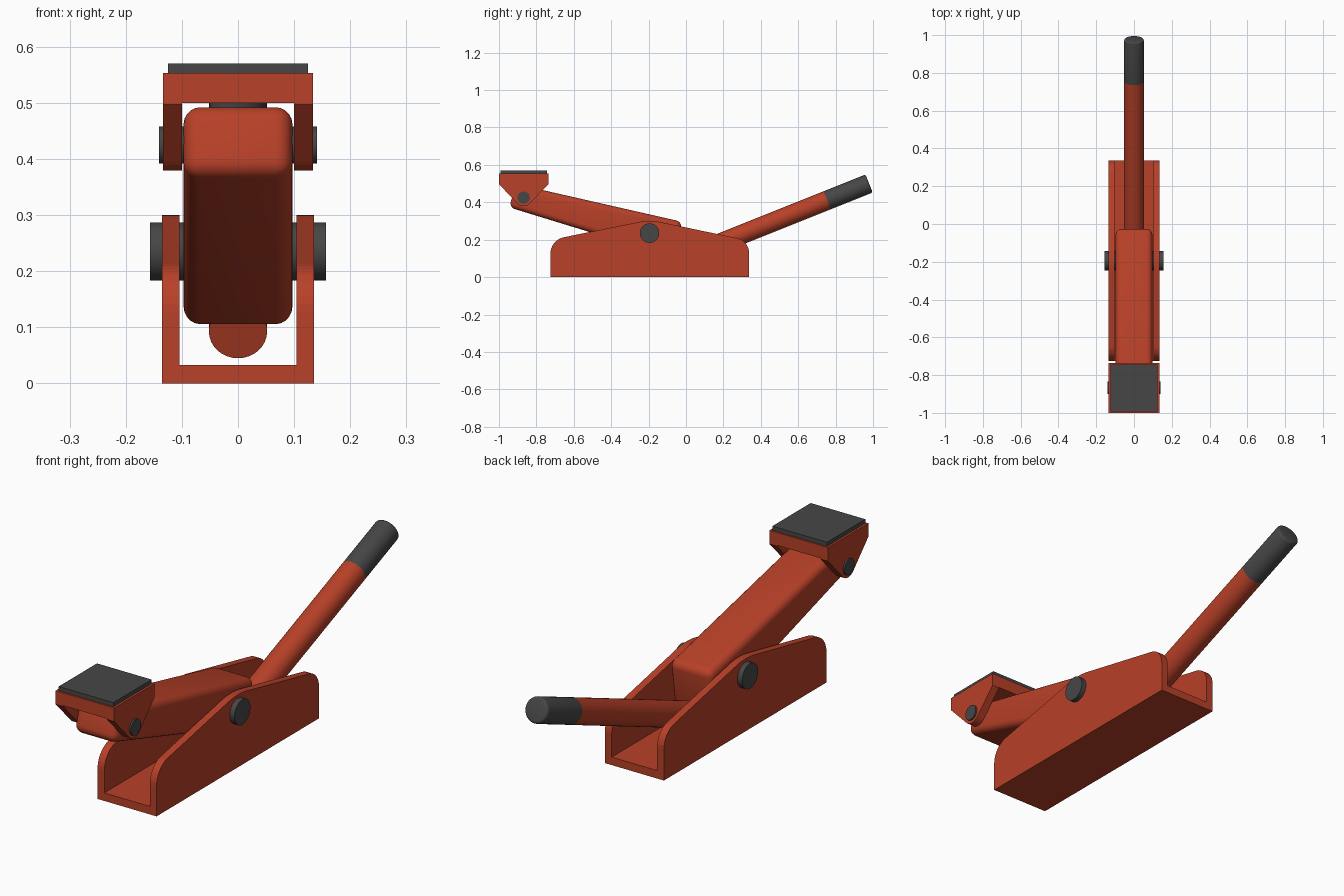
import bpy, bmesh, math
from mathutils import Vector

if "Cube" in bpy.data.objects:
    bpy.data.objects.remove(bpy.data.objects["Cube"])


def material(name, rgb):
    m = bpy.data.materials.new(name)
    m.diffuse_color = (*rgb, 1)
    m.use_nodes = True
    m.node_tree.nodes["Principled BSDF"].inputs["Base Color"].default_value = m.diffuse_color
    return m


RED = material("red_paint", (0.48, 0.052, 0.021))
GREY = material("dark_grey_rubber", (0.062, 0.062, 0.062))


def finish(name, bm, mat):
    bmesh.ops.recalc_face_normals(bm, faces=bm.faces)
    me = bpy.data.meshes.new(name)
    bm.to_mesh(me)
    bm.free()
    ob = bpy.data.objects.new(name, me)
    bpy.context.collection.objects.link(ob)
    me.materials.append(mat)
    return ob


def select(ob):
    bpy.ops.object.select_all(action='DESELECT')
    ob.select_set(True)
    bpy.context.view_layer.objects.active = ob


def smooth(ob, angle=35):
    select(ob)
    bpy.ops.object.shade_smooth_by_angle(angle=math.radians(angle))


def extrude_x(name, profile, half, mat):
    """Side profile in (y, z), extruded symmetrically along x."""
    bm = bmesh.new()
    face = bm.faces.new([bm.verts.new((-half, y, z)) for y, z in profile])
    out = bmesh.ops.extrude_face_region(bm, geom=[face])
    moved = [g for g in out["geom"] if isinstance(g, bmesh.types.BMVert)]
    bmesh.ops.translate(bm, verts=moved, vec=(2 * half, 0, 0))
    return finish(name, bm, mat)


def box(name, lo, hi, mat):
    return extrude_x(name, [(lo[1], lo[2]), (hi[1], lo[2]), (hi[1], hi[2]), (lo[1], hi[2])],
                     hi[0], mat)


def carve(ob, lo, hi):
    """Cut a box-shaped channel out of a part."""
    cutter = box("cutter", lo, hi, RED)
    mod = ob.modifiers.new("channel", 'BOOLEAN')
    mod.operation, mod.solver, mod.object = 'DIFFERENCE', 'EXACT', cutter
    select(ob)
    bpy.ops.object.modifier_apply(modifier=mod.name)
    bpy.data.objects.remove(cutter)


def rod(name, a, b, r, mat, bevel=0.0, segs=32):
    a, b = Vector(a), Vector(b)
    bm = bmesh.new()
    bmesh.ops.create_cone(bm, cap_ends=True, segments=segs, radius1=r, radius2=r,
                          depth=(b - a).length)
    if bevel:
        rim = [e for e in bm.edges if all(v.co.z > 0 for v in e.verts)]
        bmesh.ops.bevel(bm, geom=rim, offset=bevel, segments=3, profile=0.5, affect='EDGES')
    ob = finish(name, bm, mat)
    ob.location = (a + b) / 2
    ob.rotation_mode = 'QUATERNION'
    ob.rotation_quaternion = (b - a).to_track_quat('Z', 'Y')
    smooth(ob)
    return ob


def arc(cy, cz, r, start, end, n):
    return [(cy + r * math.cos(math.radians(start + (end - start) * i / n)),
             cz + r * math.sin(math.radians(start + (end - start) * i / n)))
            for i in range(n + 1)]


# base: channel with rounded shoulders and a raised pivot crown
base_profile = [(-0.725, 0), (0.337, 0)]
base_profile += arc(0.257, 0.13, 0.08, 0, 80, 8)
base_profile += arc(-0.195, 0.0, 0.3, 80, 102, 6)
base_profile += arc(-0.635, 0.125, 0.09, 102, 180, 8)
base = extrude_x("base_channel", base_profile, 0.135, RED)
carve(base, (-0.104, -1, 0.033), (0.104, 1, 1))

# lifting arm: deeper towards the rear, rounded on every edge
arm = extrude_x("lifting_arm", [(-0.945, 0.373), (-0.05, 0.098), (-0.022, 0.296),
                                (-0.91, 0.498)], 0.097, RED)
bev = arm.modifiers.new("rounding", 'BEVEL')
bev.width, bev.segments, bev.limit_method = 0.03, 5, 'NONE'
select(arm)
bpy.ops.object.modifier_apply(modifier=bev.name)
smooth(arm)

# saddle: flat top with two tapering cheeks around the arm tip
saddle_profile = [(-1.0, 0.553), (-1.0, 0.497)]
saddle_profile += arc(-0.868, 0.425, 0.046, 222, 318, 10)
saddle_profile += [(-0.736, 0.497), (-0.736, 0.553)]
saddle = extrude_x("saddle", saddle_profile, 0.134, RED)
carve(saddle, (-0.1, -2, 0.2), (0.1, 0, 0.5))
box("saddle_pad", (-0.125, -0.993, 0.553), (0.125, -0.743, 0.57), GREY)

# pivot pins
rod("base_pin", (-0.157, -0.195, 0.235), (0.157, -0.195, 0.235), 0.052, GREY)
rod("saddle_pin", (-0.141, -0.868, 0.425), (0.141, -0.868, 0.425), 0.033, GREY)

# handle with rubber grip
root, joint, tip = (0, -0.04, 0.093), (0, 0.755, 0.411), (0, 0.979, 0.5006)
rod("handle", root, joint, 0.052, RED)
rod("handle_grip", joint, tip, 0.052, GREY, bevel=0.01)
